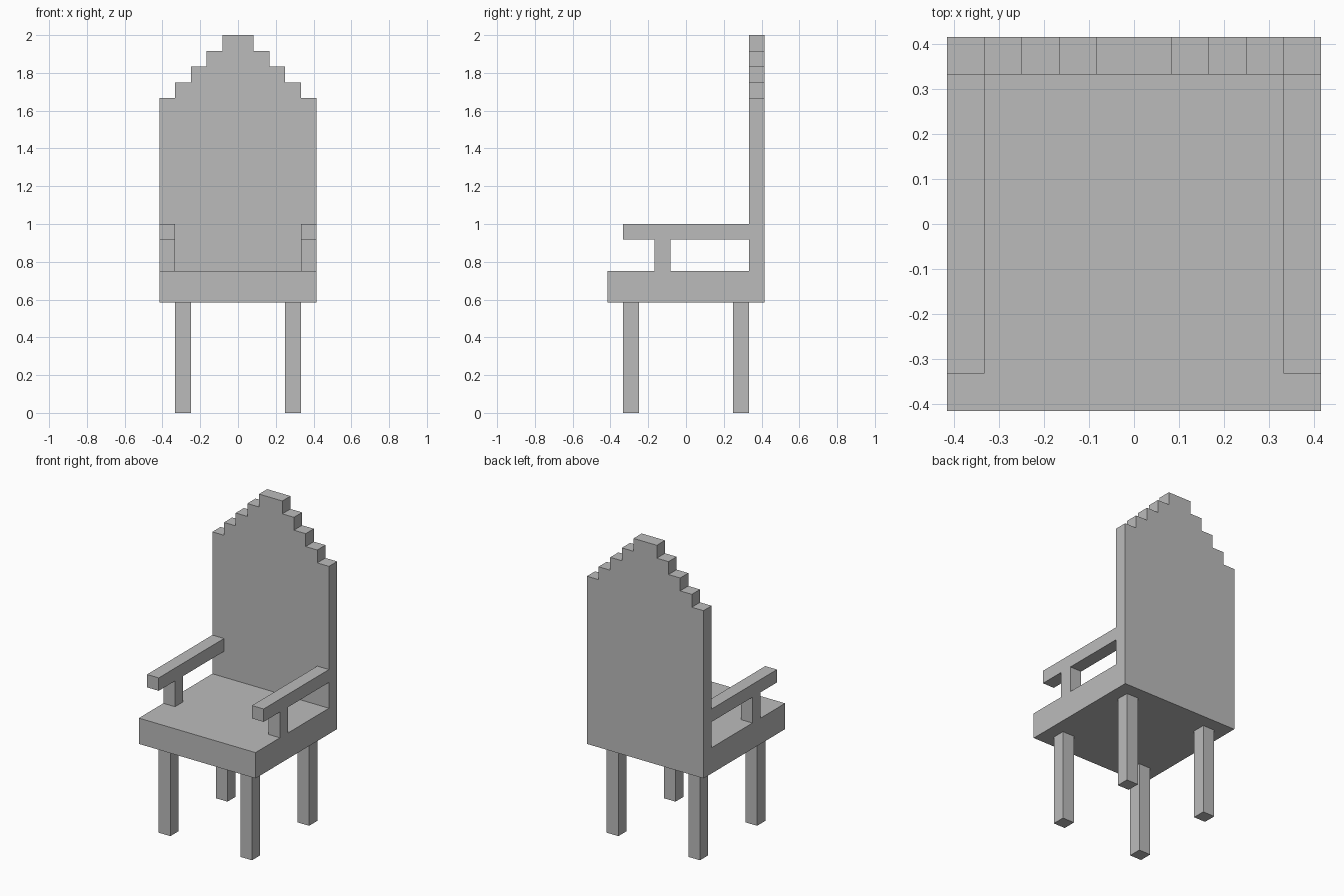
import bpy
import bmesh

cube = bpy.data.objects.get("Cube")
if cube:
    bpy.data.objects.remove(cube, do_unlink=True)

U = 1 / 12  # the whole chair sits on a grid of this step

grey = bpy.data.materials.new("plain grey")
grey.use_nodes = True
colour = (0.5, 0.5, 0.5, 1)
grey.diffuse_color = colour
grey.node_tree.nodes["Principled BSDF"].inputs["Base Color"].default_value = colour


def prism(name, profile, axis, start, end):
    """Extrude a flat profile along x or y; all measures in grid steps."""
    bm = bmesh.new()
    place = (lambda a, b: (start, a, b)) if axis == "x" else (lambda a, b: (a, start, b))
    face = bm.faces.new([bm.verts.new(place(a, b)) for a, b in profile])
    out = bmesh.ops.extrude_face_region(bm, geom=[face])
    moved = [g for g in out["geom"] if isinstance(g, bmesh.types.BMVert)]
    depth = end - start
    bmesh.ops.translate(bm, verts=moved, vec=(depth, 0, 0) if axis == "x" else (0, depth, 0))
    bmesh.ops.scale(bm, verts=bm.verts, vec=(U, U, U))
    bmesh.ops.recalc_face_normals(bm, faces=bm.faces)
    mesh = bpy.data.meshes.new(name)
    bm.to_mesh(mesh)
    bm.free()
    mesh.materials.append(grey)
    obj = bpy.data.objects.new(name, mesh)
    bpy.context.collection.objects.link(obj)
    return obj


def rect(a0, a1, b0, b1):
    return [(a0, b0), (a1, b0), (a1, b1), (a0, b1)]


# Seat slab
prism("seat", rect(-5, 5, 7, 9), "x", -5, 5)

# Backrest with a stepped crown
right_edge = [(5, 9)]
for step in range(5):
    right_edge += [(5 - step, 20 + step), (4 - step, 20 + step)]
right_edge.pop()  # the top step runs straight across
left_edge = [(-x, z) for x, z in reversed(right_edge)]
prism("backrest", right_edge + left_edge, "y", 4, 5)

# Legs and T-shaped armrests on both sides
arm = [(-4, 11), (-2, 11), (-2, 9), (-1, 9), (-1, 11), (4, 11), (4, 12), (-4, 12)]
for side, x_leg, x_arm in (("left", 3, 4), ("right", -4, -5)):
    prism(f"{side}_armrest", arm, "x", x_arm, x_arm + 1)
    for end, y in (("front", -4), ("back", 3)):
        prism(f"{end}_{side}_leg", rect(y, y + 1, 0, 7), "x", x_leg, x_leg + 1)
